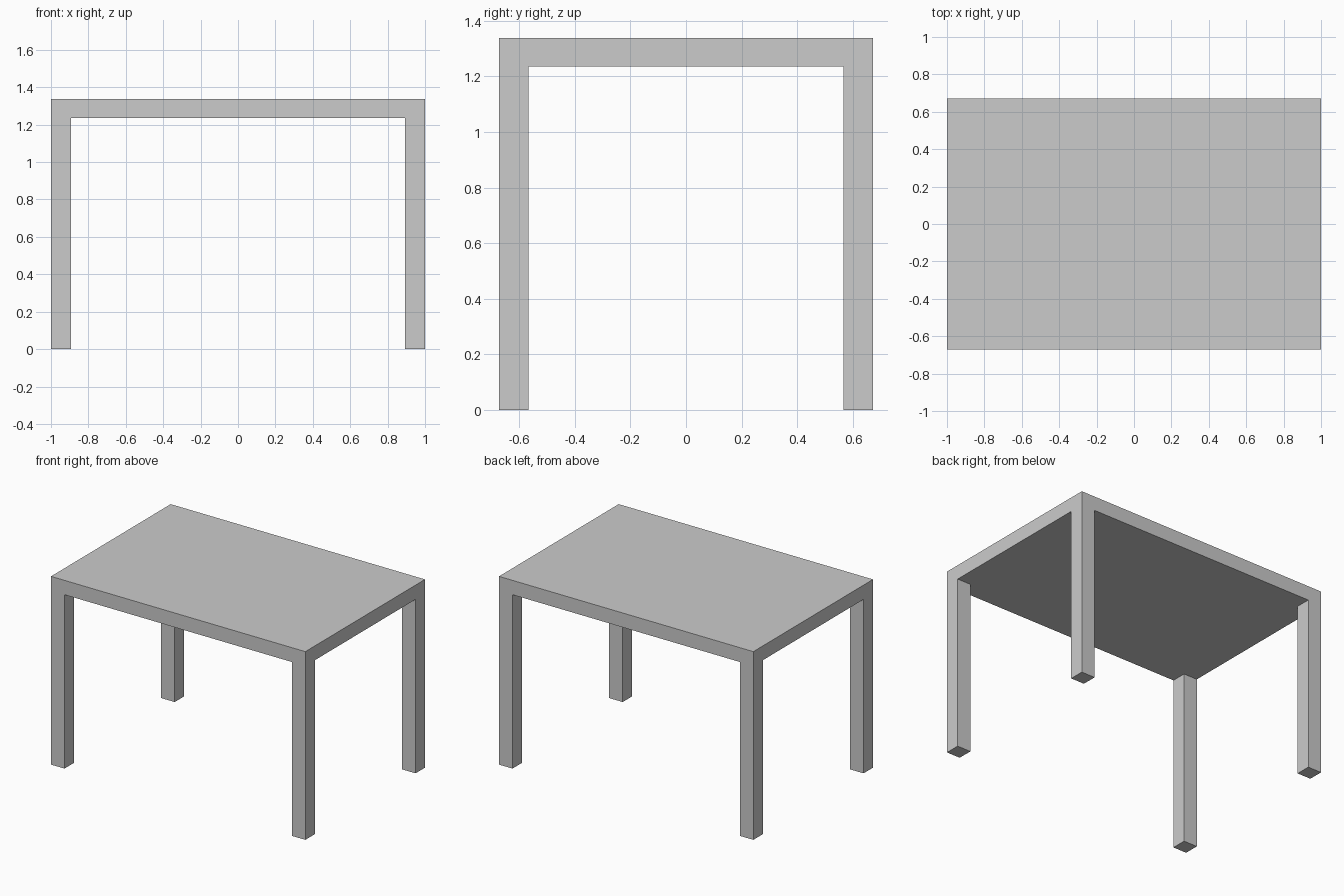
import bpy
import bmesh

if "Cube" in bpy.data.objects:
    bpy.data.objects.remove(bpy.data.objects["Cube"])

# Overall dimensions
HALF_X, HALF_Y = 1.0, 0.672
HEIGHT, UNDERSIDE = 1.338, 1.236
LEG = 0.106

xs = [-HALF_X, -HALF_X + LEG, HALF_X - LEG, HALF_X]
ys = [-HALF_Y, -HALF_Y + LEG, HALF_Y - LEG, HALF_Y]

bm = bmesh.new()

# Underside of the tabletop: a 3 x 3 sheet whose corner cells are the leg sections
grid = [[bm.verts.new((x, y, UNDERSIDE)) for y in ys] for x in xs]
cells = {}
for i in range(3):
    for j in range(3):
        cells[i, j] = bm.faces.new((grid[i][j], grid[i][j + 1],
                                    grid[i + 1][j + 1], grid[i + 1][j]))
corners = [cells[i, j] for i in (0, 2) for j in (0, 2)]


def extrude(faces, dz, keep):
    """Pull faces along z, optionally keeping the originals."""
    res = bmesh.ops.extrude_face_region(bm, geom=faces, use_keep_orig=keep)
    verts = [g for g in res["geom"] if isinstance(g, bmesh.types.BMVert)]
    bmesh.ops.translate(bm, verts=verts, vec=(0, 0, dz))


# Tabletop slab, then the four flush corner legs in the same solid
extrude(list(cells.values()), HEIGHT - UNDERSIDE, True)
extrude(corners, -UNDERSIDE, False)

# Clean flat faces
bmesh.ops.recalc_face_normals(bm, faces=bm.faces[:])
bmesh.ops.dissolve_limit(bm, angle_limit=0.01, verts=bm.verts[:], edges=bm.edges[:])

mesh = bpy.data.meshes.new("table")
bm.to_mesh(mesh)
bm.free()
table = bpy.data.objects.new("table", mesh)
bpy.context.collection.objects.link(table)
